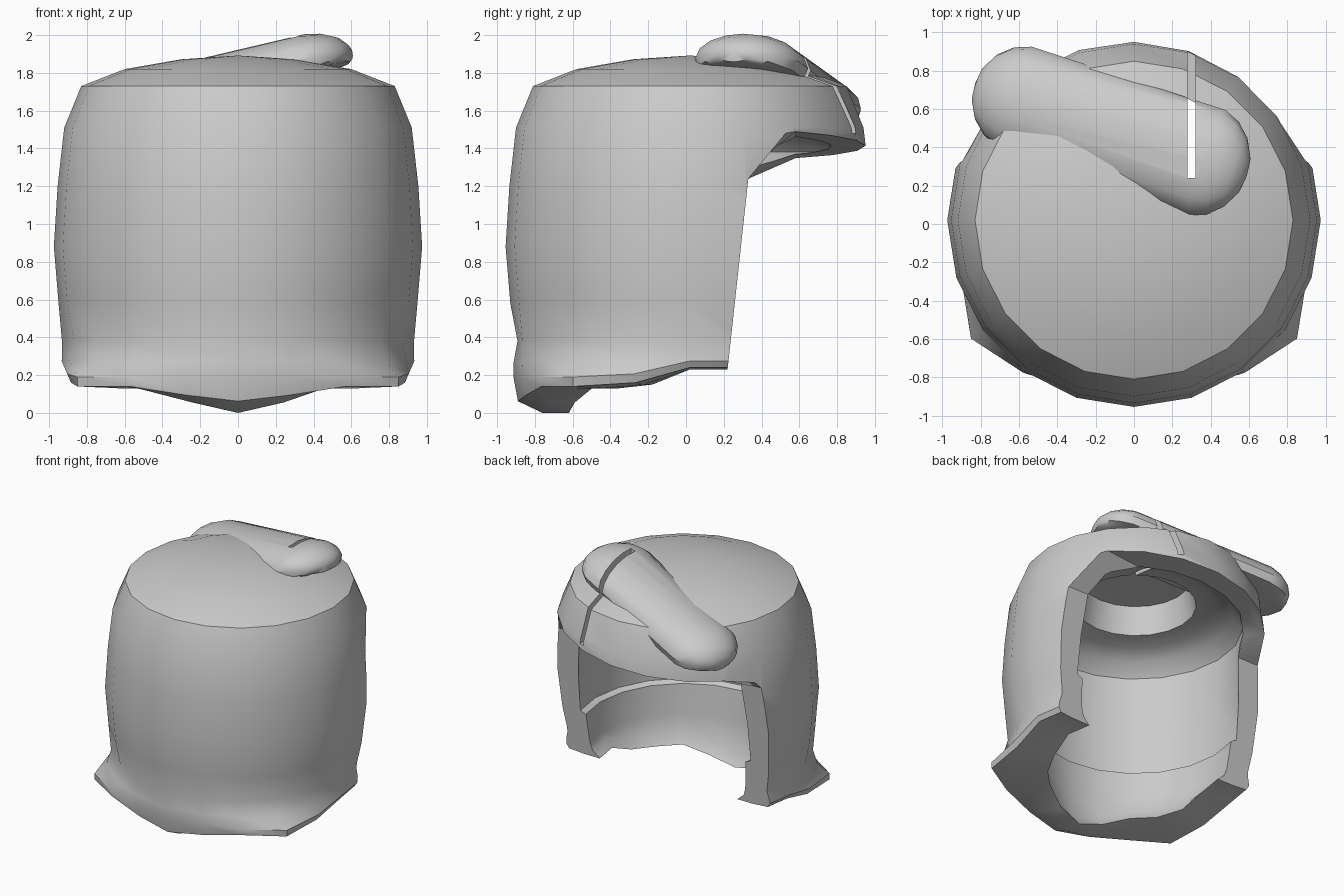
import bpy, bmesh, math
from mathutils import Vector

cube = bpy.data.objects.get("Cube")
if cube:
    bpy.data.objects.remove(cube, do_unlink=True)

SIDES = 20
CENTRE_Y = 0.02

grey = bpy.data.materials.new("plain grey")
grey.use_nodes = True
grey.diffuse_color = (0.6, 0.6, 0.6, 1)
grey.node_tree.nodes["Principled BSDF"].inputs["Base Color"].default_value = (0.6, 0.6, 0.6, 1)


def make_object(name, bm):
    bmesh.ops.recalc_face_normals(bm, faces=bm.faces)
    mesh = bpy.data.meshes.new(name)
    bm.to_mesh(mesh)
    bm.free()
    mesh.materials.append(grey)
    obj = bpy.data.objects.new(name, mesh)
    bpy.context.collection.objects.link(obj)
    return obj


def select_only(obj):
    bpy.ops.object.select_all(action='DESELECT')
    obj.select_set(True)
    bpy.context.view_layer.objects.active = obj


def prism(name, outline, x0, x1, slope=0):
    """Extrude a (y, z) outline from x0 to x1; points above z = 1.3 rise with x by slope."""
    bm = bmesh.new()
    ends = [[bm.verts.new((x, y, z + (slope * x if z > 1.3 else 0))) for y, z in outline]
            for x in (x0, x1)]
    for end in ends:
        bm.faces.new(end)
    for i in range(len(outline)):
        bm.faces.new((ends[0][i - 1], ends[0][i], ends[1][i], ends[1][i - 1]))
    obj = make_object(name, bm)
    obj.hide_render = True
    return obj


def cut(obj, cutter):
    select_only(obj)
    mod = obj.modifiers.new("cut", 'BOOLEAN')
    mod.operation = 'DIFFERENCE'
    mod.solver = 'EXACT'
    mod.object = cutter
    bpy.ops.object.modifier_apply(modifier=mod.name)


def hem_shape(r, z, i):
    """Bend the lower hem: dip at the front, flared corners, raised back."""
    turn = abs((i + SIDES // 2) % SIDES - SIDES // 2)   # steps away from the front
    if 0.3 < z < 0.45 and r > 0.8:
        r += 0.012 if i % 2 else -0.008                 # pleats
    if z < 0.3:
        low = min(1, (0.3 - z) / 0.13)
        if r > 0.85:
            r += {2: 0.07, 3: 0.15, 4: 0.03}.get(turn, 0.01) * low
        if turn >= 5:
            z += 0.1 * low
        elif turn == 4:
            z += 0.02 * low
        if turn <= 1 and r < 0.92:
            z -= (0.13 if turn == 0 else 0.075) * (1 if r < 0.85 else 0.6)
    return r, z


# Thick barrel wall: outside from crown to hem, then inside up to the ceiling recess
profile = [(0.3, 1.872), (0.6, 1.82), (0.83, 1.73), (0.92, 1.51), (0.955, 1.2),
           (0.975, 0.88), (0.95, 0.58), (0.92, 0.38), (0.93, 0.27), (0.925, 0.19),
           (0.9, 0.14), (0.78, 0.13), (0.64, 0.13), (0.7, 0.22), (0.72, 0.34),
           (0.745, 0.57), (0.79, 0.59), (0.8, 0.9), (0.78, 1.38), (0.7, 1.48),
           (0.58, 1.53), (0.44, 1.55), (0.4, 1.77)]
bm = bmesh.new()
rings = []
for r0, z0 in profile:
    ring = []
    for i in range(SIDES):
        a = 2 * math.pi * i / SIDES - math.pi / 2
        r, z = hem_shape(r0, z0, i)
        ring.append(bm.verts.new((r * math.cos(a), r * math.sin(a) + CENTRE_Y, z)))
    rings.append(ring)
for upper, lower in zip(rings, rings[1:]):
    for i in range(SIDES):
        j = (i + 1) % SIDES
        bm.faces.new((upper[i], upper[j], lower[j], lower[i]))
for ring, height in ((rings[0], 1.892), (rings[-1], 1.79)):
    tip = bm.verts.new((0, CENTRE_Y, height))
    for i in range(SIDES):
        bm.faces.new((tip, ring[i], ring[(i + 1) % SIDES]))
shell = make_object("barrel_shell", bm)

# Flat-bottomed roll lying across the crown, sloping down to one side
start, end = Vector((0.34, 0.335, 1.85)), Vector((-0.58, 0.65, 1.62))
axis = (end - start).normalized()
side = Vector((0, 0, 1)).cross(axis).normalized()
up = axis.cross(side)
bm = bmesh.new()
bmesh.ops.create_uvsphere(bm, u_segments=16, v_segments=9, radius=1)
for v in bm.verts:
    s, u, t = v.co
    base, width, height = (end, 0.28, 0.165) if t > 0 else (start, 0.295, 0.15)
    v.co = base + axis * t * 0.27 + side * s * width + up * max(u, -0.35) * height
roll = make_object("crown_roll", bm)

# Tall opening in the back with a slanted lintel, and a narrow slot through the crown
opening = prism("opening_cutter", [(0.195, -0.1), (0.22, 0.23), (0.33, 1.24), (0.58, 1.42),
                                   (1.3, 1.41), (1.3, -0.1)], -1.3, 1.3, slope=0.095)
slot = prism("slot_cutter", [(0.24, 1.48), (1.2, 1.48), (1.2, 2.2), (0.24, 2.2)], 0.28, 0.32)
cut(shell, opening)
cut(shell, slot)
cut(roll, slot)
for cutter in (opening, slot):
    bpy.data.objects.remove(cutter, do_unlink=True)

for obj in (shell, roll):
    select_only(obj)
    bpy.ops.object.shade_smooth_by_angle(angle=math.radians(35))
